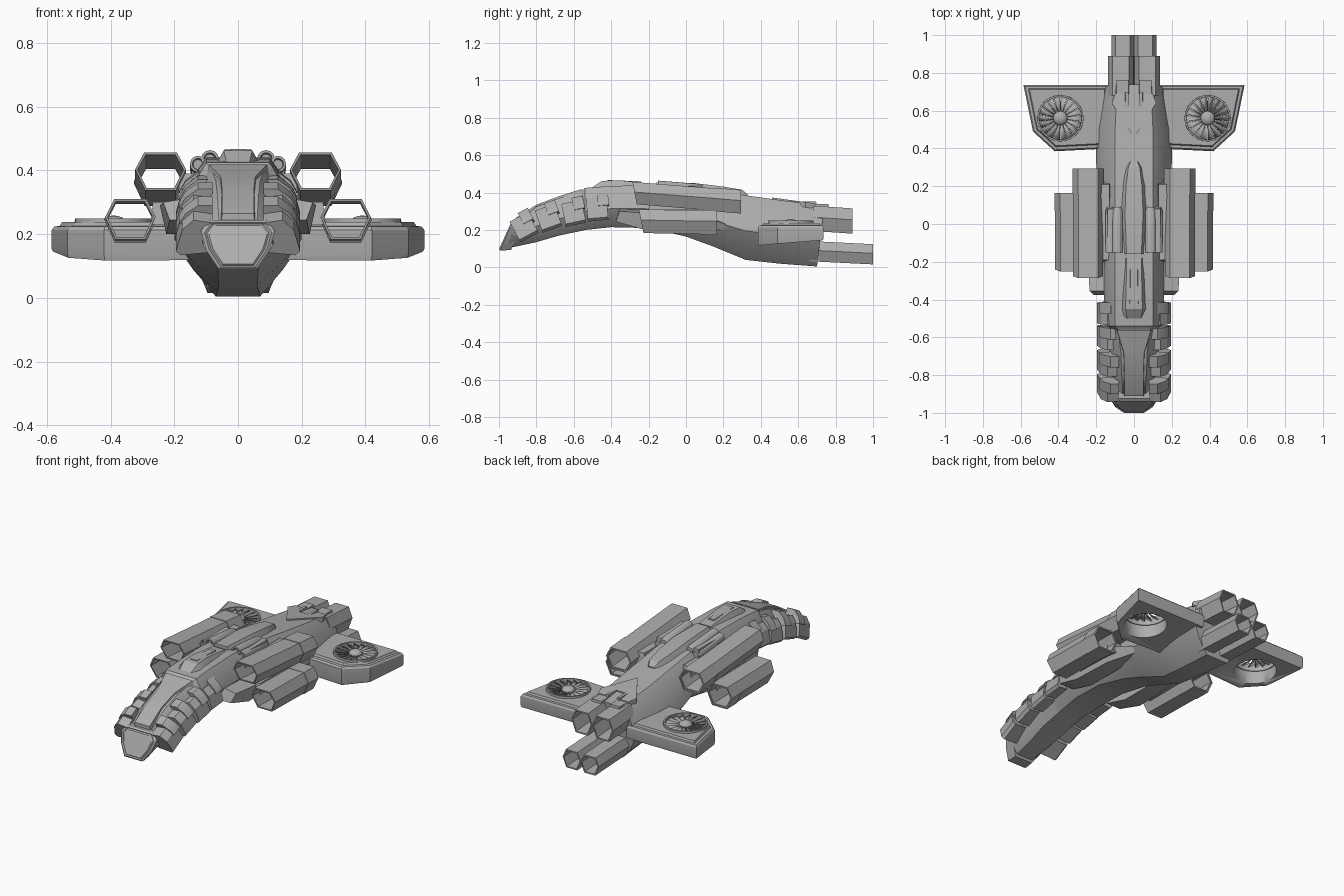
import bpy, bmesh, math
from mathutils import Vector

cube = bpy.data.objects.get("Cube")
if cube:
    bpy.data.objects.remove(cube, do_unlink=True)

GREY = (0.42, 0.42, 0.42, 1)
metal = bpy.data.materials.new("hull_grey")
metal.use_nodes = True
metal.diffuse_color = GREY
metal.node_tree.nodes["Principled BSDF"].inputs["Base Color"].default_value = GREY

SIDES = (("left", 1), ("right", -1))


def finish(name, bm, angle=25):
    bmesh.ops.recalc_face_normals(bm, faces=bm.faces)
    mesh = bpy.data.meshes.new(name)
    bm.to_mesh(mesh)
    bm.free()
    mesh.materials.append(metal)
    mesh.shade_smooth()
    mesh.set_sharp_from_angle(angle=math.radians(angle))
    obj = bpy.data.objects.new(name, mesh)
    bpy.context.collection.objects.link(obj)
    return obj


def loft(name, rings, loop=False, angle=25):
    """Skin a row of equal rings; loop joins the last ring to the first."""
    bm = bmesh.new()
    rows = [[bm.verts.new(p) for p in ring] for ring in rings]
    n = len(rows[0])
    pairs = list(zip(rows, rows[1:]))
    if loop:
        pairs.append((rows[-1], rows[0]))
    else:
        bm.faces.new(rows[0])
        bm.faces.new(rows[-1])
    for a, b in pairs:
        for i in range(n):
            j = (i + 1) % n
            bm.faces.new((a[i], a[j], b[j], b[i]))
    return finish(name, bm, angle)


def mirrored(half):
    """Close a right-hand half outline of (x, z) into a full one."""
    return half + [(-x, z) for x, z in reversed(half)]


def box(name, s, xs, ys, zs, taper=0.0):
    x0, x1 = xs
    rings = []
    for z, t in ((zs[0], 0), (zs[1], taper)):
        rings.append([(s * x, y, z) for x, y in (
            (x0 + t, ys[0] + t), (x1 - t, ys[0] + t),
            (x1 - t, ys[1] - t), (x0 + t, ys[1] - t))])
    return loft(name, rings)


def tube(name, s, cx, w, h, front, back, wall=0.008, slant=0.0):
    """Open six-sided duct between two (y, z) centres."""
    def ring(centre, inset, lean):
        a, b = w / 2 - inset, h / 2 - inset
        pts = ((a * .64, b), (a, b * .1), (a * .6, -b),
               (-a * .6, -b), (-a, b * .1), (-a * .64, b))
        return [(s * (cx + x), centre[0] + lean * z, centre[1] + z) for x, z in pts]
    return loft(name, [ring(front, 0, slant), ring(back, 0, 0),
                       ring(back, wall, 0), ring(front, wall, slant)], loop=True)


# Hull: y, bottom, top, half width, bottom flat, top flat, lean
SECTIONS = (
    (-.93, .10, .245, .11, .05, .06, .45),
    (-.8, .135, .325, .12, .06, .065, 0),
    (-.68, .17, .37, .13, .07, .07, 0),
    (-.56, .195, .405, .135, .07, .085, 0),
    (-.54, .2, .425, .15, .07, .1, 0),
    (-.4, .215, .435, .16, .08, .1, 0),
    (-.2, .21, .44, .16, .08, .1, 0),
    (0, .165, .425, .17, .07, .1, 0),
    (.15, .11, .41, .185, .065, .1, 0),
    (.32, .04, .385, .2, .06, .1, 0),
    (.5, .02, .36, .2, .065, .1, 0),
    (.72, .005, .33, .165, .07, .09, .12),
)
rings = []
for y, zb, zt, w, b, t, lean in SECTIONS:
    h = zt - zb
    half = [(t, zt), (w * .88, zt - .25 * h), (w, zb + .45 * h),
            ((w + b) * .53, zb + .2 * h), (b, zb)]
    rings.append([(x, y + lean * (z - zb - h / 2), z) for x, z in mirrored(half)])
loft("hull", rings, angle=32)

# Nose cap with a bevelled face plate
nose = mirrored([(.09, .245), (.117, .21), (.1, .15), (.06, .09)])


def nose_ring(scale, forward):
    out = []
    for x, z in nose:
        z = .165 + (z - .165) * scale
        out.append((x * scale, -.943 + .45 * (z - .165) - forward, z))
    return out


loft("nose_cap", [nose_ring(.95, -.04), nose_ring(1, 0), nose_ring(1, .018),
                  nose_ring(.9, .026), nose_ring(.84, .02), nose_ring(.78, .026)])

# Neck spine panel
loft("neck_panel", [[(x, y, z + d) for x, d in ((-w, -.03), (-w * .9, .01), (w * .9, .01), (w, -.03))]
                    for y, z, w in ((-.91, .255, .055), (-.8, .325, .055),
                                    (-.68, .37, .06), (-.56, .408, .1))])

# Overlapping armour blocks down each side of the neck
BLOCKS = ((-.86, .215, 28), (-.73, .262, 20), (-.595, .288, 12), (-.47, .31, 5))
PLATE = ((.08, .055), (.14, .065), (.175, .03), (.195, -.045), (.18, -.06), (.09, -.05))
STEP = ((.08, .085), (.125, .085), (.165, .055), (.185, .02), (.1, 0), (.08, .02))
for side, s in SIDES:
    for i, (yc, zc, deg) in enumerate(BLOCKS):
        c, q = math.cos(math.radians(deg)), math.sin(math.radians(deg))
        for part, shape, t0, t1 in (("plate", PLATE, -.06, .05), ("step", STEP, 0, .06)):
            loft(f"{side}_neck_{part}_{i + 1}",
                 [[(s * x, yc + t * c - n * q, zc + t * q + n * c) for x, n in shape]
                  for t in (t0, t1)])

# Cockpit canopy and dorsal fairing
def ridge(name, stations):
    loft(name, [[(-w, y, zb), (-w * .6, y, zt), (w * .6, y, zt), (w, y, zb)]
                for y, w, zb, zt in stations])


ridge("canopy", ((-.505, .06, .41, .425), (-.45, .075, .41, .462),
                 (-.36, .07, .41, .466), (-.18, .065, .41, .446)))
ridge("canopy_ridge", ((-.42, .035, .45, .467), (-.24, .03, .43, .46)))
ridge("dorsal_fairing", ((-.16, .065, .41, .455), (.05, .08, .4, .45),
                         (.2, .07, .38, .432), (.3, .05, .36, .415), (.33, .03, .36, .39)))

# Rear deck chevron, following the slope of the hull
def deck(y):
    return .36 - .136 * (y - .5)


chevron = mirrored([(.001, .46), (.118, .64), (.1, .69), (.045, .69), (.04, .62)])
loft("rear_chevron", [[(x, y, deck(y) + d) for x, y in chevron] for d in (-.02, .008)])

for side, s in SIDES:
    box(f"{side}_deck_rail", s, (.02, .1), (.68, .77), (.25, .338), .008)
    box(f"{side}_deck_bar", s, (.025, .05), (.55, .7), (.3, .352), .004)

    # Twin lens barrels beside the fairing
    for i, (x, z, r) in enumerate(((.088, .436, .028), (.125, .42, .026))):
        loft(f"{side}_barrel_{i + 1}", [
            [(s * (x + r * k * math.cos(a)), y, z + r * k * math.sin(a) - .08 * (y + .15))
             for a in (math.tau * j / 12 for j in range(12))]
            for y, k in ((-.13, .6), (-.15, .7), (-.15, 1), (-.1, 1), (.07, 1), (.09, .7))])
    box(f"{side}_barrel_saddle", s, (.065, .15), (-.1, .09), (.36, .435), .01)

    # Shoulder and flank ducts, each with a slightly larger rear sleeve
    tube(f"{side}_upper_duct", s, .243, .16, .12, (-.275, .397), (.29, .352), slant=-.2)
    tube(f"{side}_upper_sleeve", s, .243, .166, .126, (.16, .362), (.295, .351))
    tube(f"{side}_lower_duct", s, .338, .158, .127, (-.24, .247), (.16, .24), slant=-.2)
    tube(f"{side}_lower_sleeve", s, .338, .164, .132, (.07, .241), (.165, .24))

    # Pylons and tapering intake
    box(f"{side}_upper_pylon", s, (.12, .19), (-.2, .22), (.31, .39), .01)
    box(f"{side}_lower_pylon", s, (.15, .275), (-.18, .1), (.23, .3), .008)
    loft(f"{side}_intake", [[(s * x, y + lean, z) for x, z, lean in
                             ((.12, zb, -.02), (xo - .02, zb, -.02), (xo, zt - .02, 0), (.12, zt, 0))]
                            for y, xo, zb, zt in ((-.355, .235, .245, .32), (-.2, .245, .2, .31),
                                                  (.05, .235, .2, .3), (.25, .18, .2, .24))])

    # Tail exhausts
    tube(f"{side}_upper_exhaust", s, .07, .136, .135, (.68, .262), (.89, .248))
    tube(f"{side}_lower_exhaust", s, .06, .12, .108, (.66, .087), (1, .07))

    # Wing slab with a raised top deck
    def wing_ring(z, grow=0.0, slope=0.0):
        outline = ((.12, .40), (.42, .385), (.535, .49), (.585, .735), (.12, .735))
        cx, cy = .37, .58
        return [(s * (cx + (x - cx) * (1 + grow)), cy + (y - cy) * (1 + grow),
                 z + slope * (y - cy)) for x, y in outline]

    wing = loft(f"{side}_wing", [wing_ring(.133, -.02, .08), wing_ring(.145, 0, .06),
                                 wing_ring(.213), wing_ring(.224, -.04),
                                 wing_ring(.226, -.12), wing_ring(.238, -.15)])

    # Bore the fan well through the wing
    fx, fy, radius, count = .39, .56, .118, 18
    def circle(r, z):
        return [(s * (fx + r * math.cos(math.tau * j / 32)),
                 fy + r * math.sin(math.tau * j / 32), z) for j in range(32)]

    bore = loft("bore", [circle(radius, .05), circle(radius, .35)])
    mod = wing.modifiers.new("fan_well", 'BOOLEAN')
    mod.operation, mod.object, mod.solver = 'DIFFERENCE', bore, 'EXACT'
    graph = bpy.context.evaluated_depsgraph_get()
    cut = bpy.data.meshes.new_from_object(wing.evaluated_get(graph))
    wing.modifiers.clear()
    wing.data = cut
    bpy.data.objects.remove(bore, do_unlink=True)

    # Fan rim, hub and blades
    loft(f"{side}_fan_rim", [circle(radius + .006, .2), circle(radius + .004, .25),
                             circle(radius - .005, .25), circle(radius - .005, .2)], loop=True)
    bm = bmesh.new()
    bmesh.ops.create_uvsphere(bm, u_segments=16, v_segments=8, radius=.038)
    bmesh.ops.scale(bm, vec=(1, 1, .6), verts=bm.verts)
    bmesh.ops.translate(bm, vec=(s * fx, fy, .236), verts=bm.verts)
    finish(f"{side}_fan_hub", bm, 40)
    bm = bmesh.new()
    for i in range(count):
        mid = math.tau * i / count
        quad = []
        for r, da, z in ((.03, -.16, .225), (.115, -.16, .222), (.115, .15, .243), (.03, .15, .238)):
            quad.append(bm.verts.new(Vector((s * (fx + r * math.cos(mid + da)),
                                             fy + r * math.sin(mid + da), z))))
        bm.faces.new(quad if s > 0 else quad[::-1])
    bm.normal_update()
    blades = finish(f"{side}_fan_blades", bm)
    solid = blades.modifiers.new("thickness", 'SOLIDIFY')
    solid.thickness = .003
